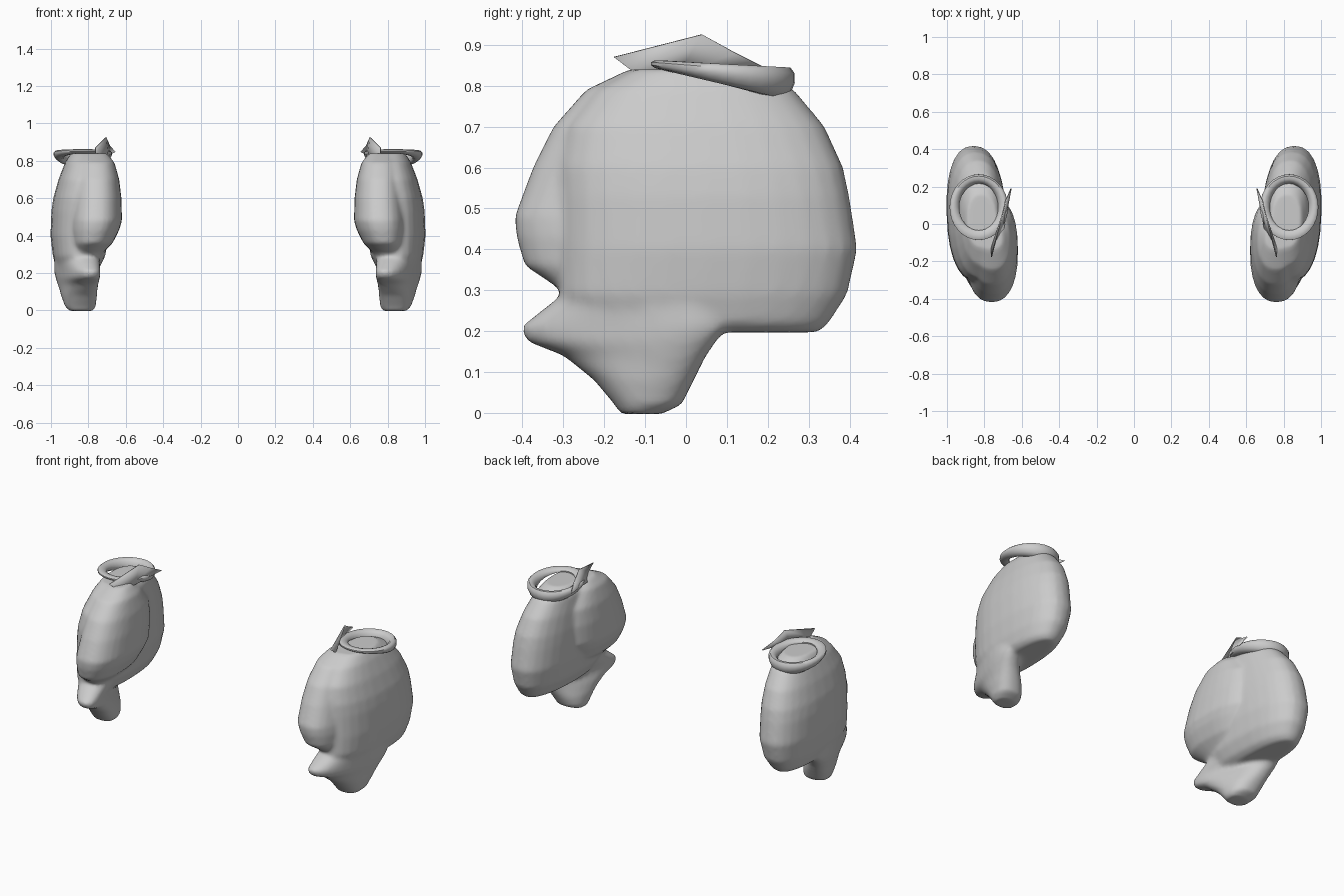
import bpy, bmesh, math

cube = bpy.data.objects.get("Cube")
if cube:
    bpy.data.objects.remove(cube, do_unlink=True)

grey = bpy.data.materials.new("plain grey")
grey.use_nodes = True
COLOUR = (0.6, 0.6, 0.6, 1)
grey.diffuse_color = COLOUR
grey.node_tree.nodes["Principled BSDF"].inputs["Base Color"].default_value = COLOUR


def finish(name, bm, angle=50):
    """Turn a bmesh into a smooth-shaded object."""
    bmesh.ops.recalc_face_normals(bm, faces=bm.faces[:])
    mesh = bpy.data.meshes.new(name)
    bm.to_mesh(mesh)
    bm.free()
    mesh.materials.append(grey)
    ob = bpy.data.objects.new(name, mesh)
    bpy.context.collection.objects.link(ob)
    bpy.ops.object.select_all(action='DESELECT')
    ob.select_set(True)
    bpy.context.view_layer.objects.active = ob
    bpy.ops.object.shade_smooth_by_angle(angle=math.radians(angle))
    return ob


def mirror(ob):
    """Repeat the part on the other side."""
    ob.modifiers.new("Mirror", 'MIRROR').use_mirror_merge = False


def bridge(bm, a, b):
    for i in range(len(a)):
        j = (i + 1) % len(a)
        bm.faces.new((a[i], a[j], b[j], b[i]))


def soft(v, p=0.85):
    return math.copysign(abs(v) ** p, v)


def loft(bm, levels, n=28):
    """Stack rounded sections: height, front, back, inner, outer, slant."""
    rings = []
    for z, front, back, inner, outer, slant in levels:
        half_y, half_x = (back - front) / 2, (outer - inner) / 2
        width = math.sqrt(max(half_x ** 2 - (slant * half_y) ** 2, 0.0004))
        ring = []
        for i in range(n):
            t = math.tau * i / n
            dy = half_y * soft(math.cos(t))
            x = (inner + outer) / 2 + slant * dy + width * soft(math.sin(t))
            ring.append(bm.verts.new((x, (front + back) / 2 + dy, z)))
        rings.append(ring)
    for a, b in zip(rings, rings[1:]):
        bridge(bm, a, b)
    bm.faces.new(rings[0])
    bm.faces.new(rings[-1])


# Pouch: main volume, swelling on the inner front, and narrow foot with a lip
bm = bmesh.new()
loft(bm, [
    (0.197, -0.20, 0.325, 0.78, 0.94, 0.03),
    (0.22, -0.26, 0.35, 0.745, 0.97, 0.03),
    (0.29, -0.31, 0.395, 0.71, 0.99, 0.03),
    (0.40, -0.31, 0.42, 0.69, 1.003, 0.03),
    (0.53, -0.31, 0.40, 0.685, 0.998, 0.03),
    (0.60, -0.31, 0.385, 0.685, 0.988, 0.03),
    (0.70, -0.29, 0.34, 0.69, 0.96, 0.03),
    (0.79, -0.22, 0.265, 0.70, 0.925, 0.03),
    (0.84, -0.13, 0.16, 0.73, 0.895, 0.03),
])
loft(bm, [
    (0.27, -0.27, -0.05, 0.75, 0.86, 0),
    (0.31, -0.32, 0.00, 0.72, 0.88, 0),
    (0.36, -0.395, 0.06, 0.67, 0.89, 0),
    (0.43, -0.415, 0.10, 0.635, 0.90, 0),
    (0.48, -0.42, 0.13, 0.62, 0.90, 0),
    (0.60, -0.375, 0.14, 0.623, 0.89, 0),
    (0.70, -0.325, 0.13, 0.635, 0.88, 0),
    (0.79, -0.245, 0.06, 0.66, 0.86, 0),
    (0.84, -0.14, -0.01, 0.70, 0.83, 0),
])
loft(bm, [
    (-0.003, -0.16, -0.06, 0.775, 0.90, 0),
    (0.02, -0.175, -0.01, 0.76, 0.925, 0.1),
    (0.08, -0.225, 0.02, 0.755, 0.945, 0.2),
    (0.14, -0.30, 0.05, 0.75, 0.96, 0.3),
    (0.175, -0.39, 0.075, 0.742, 0.97, 0.3),
    (0.21, -0.405, 0.10, 0.742, 0.978, 0.3),
    (0.30, -0.29, 0.13, 0.74, 0.98, 0.15),
    (0.36, -0.25, 0.10, 0.78, 0.95, 0.1),
])
pouch = finish("pouch", bm)
fuse = pouch.modifiers.new("Fuse", 'REMESH')
fuse.mode = 'VOXEL'
fuse.voxel_size = 0.012
fuse.use_smooth_shade = True
relax = pouch.modifiers.new("Relax", 'SMOOTH')
relax.factor = 0.5
relax.iterations = 7
mirror(pouch)

# Tilted collar, deepest at the back
bm = bmesh.new()
sections = []
for i in range(32):
    a = math.tau * i / 32
    cx, cy = math.cos(a), math.sin(a)
    y = 0.09 + 0.15 * cy
    height = 0.026 + 0.014 * cy
    section = []
    for k in range(10):
        b = math.tau * k / 10
        r = 0.026 * math.cos(b) + 0.008 * math.sin(b)
        section.append(bm.verts.new((0.83 + (0.13 + r) * cx, y + r * cy,
                                     0.842 - 0.147 * y + height * math.sin(b))))
    sections.append(section)
for i, section in enumerate(sections):
    bridge(bm, section, sections[(i + 1) % 32])
mirror(finish("collar", bm))

# Loose pointed flap along the inner side of the collar
bm = bmesh.new()
tail, top, peak, tip, neck, base, foot = [bm.verts.new(p) for p in (
    (0.66, 0.19, 0.845), (0.69, 0.12, 0.88), (0.71, 0.04, 0.925),
    (0.765, -0.175, 0.87), (0.765, -0.13, 0.835), (0.70, -0.02, 0.825),
    (0.79, -0.25, 0.765))]
for face in ((tail, base, top), (top, base, peak), (peak, base, neck, tip),
             (base, foot, neck)):
    bm.faces.new(face)
flap = finish("collar_flap", bm, 20)
flap.modifiers.new("Thickness", 'SOLIDIFY').thickness = 0.006
mirror(flap)
